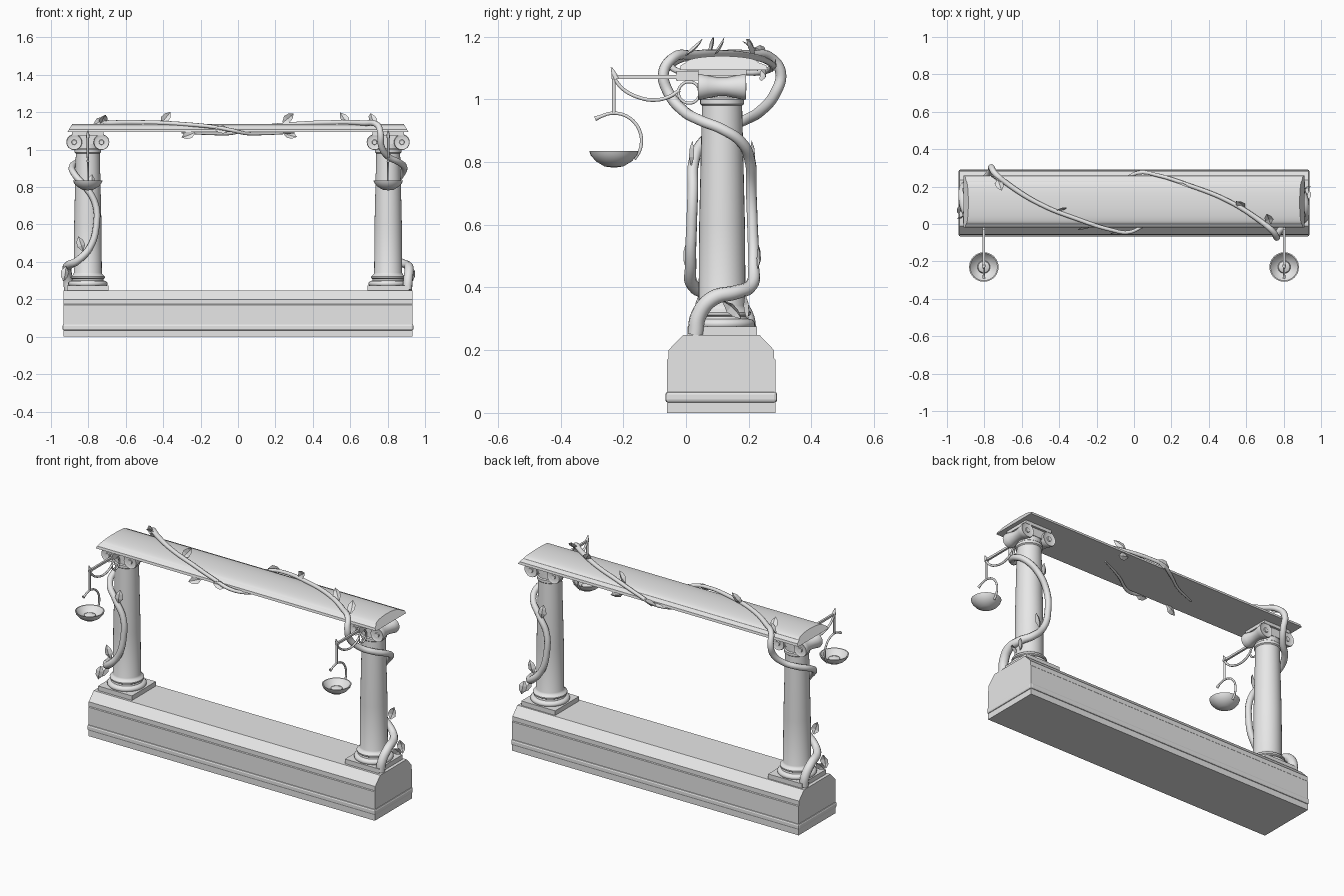
import bpy, bmesh, math
from mathutils import Matrix, Vector

cube = bpy.data.objects.get("Cube")
if cube:
    bpy.data.objects.remove(cube, do_unlink=True)

stone = bpy.data.materials.new("pale_grey_stone")
stone.use_nodes = True
GREY = (0.8, 0.8, 0.8, 1)
stone.diffuse_color = GREY
stone.node_tree.nodes["Principled BSDF"].inputs["Base Color"].default_value = GREY

YC = 0.115          # depth of the colonnade centre line
PX = 0.803          # pillar distance from the middle
HALF_TURN = Matrix.Translation((0, YC, 0)) @ Matrix.Rotation(math.pi, 4, 'Z') @ Matrix.Translation((0, -YC, 0))


def finish(name, mesh, smooth=False):
    obj = bpy.data.objects.new(name, mesh)
    bpy.context.collection.objects.link(obj)
    mesh.materials.clear()
    mesh.materials.append(stone)
    if smooth:
        bpy.ops.object.select_all(action='DESELECT')
        obj.select_set(True)
        bpy.context.view_layer.objects.active = obj
        bpy.ops.object.shade_smooth_by_angle(angle=math.radians(40))
    return obj


def from_bmesh(name, bm, smooth=False):
    bmesh.ops.recalc_face_normals(bm, faces=bm.faces)
    mesh = bpy.data.meshes.new(name)
    bm.to_mesh(mesh)
    bm.free()
    return finish(name, mesh, smooth)


def box(name, centre, size, bevel=0.0):
    bm = bmesh.new()
    bmesh.ops.create_cube(bm, size=1, matrix=Matrix.Translation(centre) @ Matrix.Diagonal((*size, 1)))
    if bevel:
        bmesh.ops.bevel(bm, geom=bm.edges[:], offset=bevel, segments=2, profile=0.5, affect='EDGES')
    return from_bmesh(name, bm)


def prism(name, profile, half_x, smooth=False):
    """Extrude a (y, z) outline along x; half_x gives the half length at a height."""
    bm = bmesh.new()
    rings = [[bm.verts.new((s * half_x(z), y, z)) for y, z in profile] for s in (-1, 1)]
    for ring in rings:
        bm.faces.new(ring)
    n = len(profile)
    for i in range(n):
        j = (i + 1) % n
        bm.faces.new((rings[0][i], rings[0][j], rings[1][j], rings[1][i]))
    return from_bmesh(name, bm, smooth)


def lathe(name, profile, matrix, steps=32):
    """Spin an (r, z) outline about z, then place it."""
    bm = bmesh.new()
    verts = [bm.verts.new((r, 0, z)) for r, z in profile]
    edges = [bm.edges.new(p) for p in zip(verts, verts[1:])]
    bmesh.ops.spin(bm, geom=verts + edges, cent=(0, 0, 0), axis=(0, 0, 1),
                   angle=2 * math.pi, steps=steps, use_duplicate=False)
    bmesh.ops.remove_doubles(bm, verts=bm.verts, dist=1e-5)
    bmesh.ops.transform(bm, matrix=matrix, verts=bm.verts)
    return from_bmesh(name, bm, True)


def tube(name, points, radius, matrix=Matrix(), cyclic=False, res=6):
    """Round tube through (x, y, z[, radius factor]) points."""
    curve = bpy.data.curves.new(name, 'CURVE')
    curve.dimensions = '3D'
    curve.bevel_depth, curve.bevel_resolution = radius, 3
    curve.resolution_u, curve.use_fill_caps = res, True
    spline = curve.splines.new('BEZIER')
    spline.bezier_points.add(len(points) - 1)
    spline.use_cyclic_u = cyclic
    for bp, p in zip(spline.bezier_points, points):
        bp.co = p[:3]
        bp.radius = p[3] if len(p) > 3 else 1
        bp.handle_left_type = bp.handle_right_type = 'AUTO'
    temp = bpy.data.objects.new(name + "_path", curve)
    bpy.context.collection.objects.link(temp)
    bpy.context.view_layer.update()
    mesh = bpy.data.meshes.new_from_object(temp.evaluated_get(bpy.context.evaluated_depsgraph_get()))
    bpy.data.objects.remove(temp, do_unlink=True)
    mesh.transform(matrix)
    return finish(name, mesh, True)


def leaf(name, base, direction, matrix=Matrix(), length=0.08):
    """Pointed leaf folded along its midrib."""
    d = Vector(direction).normalized()
    side = d.cross(Vector((0.3, -1, 0.35))).normalized()
    up = side.cross(d)
    bm = bmesh.new()
    mids = [(0, 0), (0.35, -0.006), (0.7, -0.003), (1, 0.006)]
    widths = [0.004, 0.023, 0.018, 0.0]
    rows = []
    for (t, h), w in zip(mids, widths):
        c = Vector(base) + d * t * length + up * h
        rows.append([bm.verts.new(matrix @ (c + side * k * w + up * abs(k) * w * 0.4)) for k in (-1, 0, 1)])
    for a, b in zip(rows, rows[1:]):
        for k in (0, 1):
            bm.faces.new((a[k], a[k + 1], b[k + 1], b[k]))
    bmesh.ops.remove_doubles(bm, verts=bm.verts, dist=1e-5)
    return from_bmesh(name, bm)


# Long plinth with chamfered top and a bead around the foot
prism("base_block", [(-0.06, 0), (0.285, 0), (0.285, 0.17), (0.281, 0.174), (0.281, 0.2), (0.235, 0.248),
                     (-0.01, 0.248), (-0.056, 0.2), (-0.056, 0.174), (-0.06, 0.17)], lambda z: 0.932)
box("base_bead", (0, 0.1125, 0.05), (1.876, 0.357, 0.036), 0.01)

# Arched roof slab with sloping ends
arc = [(YC + 0.115 * math.cos(math.pi * i / 16), 1.118 + 0.02 * math.sin(math.pi * i / 16)) for i in range(17)]
prism("roof_slab", [(-0.02, 1.094), (0.26, 1.094), (0.257, 1.108)] + arc + [(-0.017, 1.108)],
      lambda z: 0.912 - (z - 1.094) * 0.6, True)

SHAFT = [(0, 0.27), (0.098, 0.27), (0.105, 0.279), (0.105, 0.288), (0.098, 0.297), (0.085, 0.30), (0.083, 0.308),
         (0.091, 0.313), (0.092, 0.321), (0.086, 0.328), (0.079, 0.332), (0.075, 0.342), (0.073, 0.6),
         (0.064, 0.98), (0.07, 0.985), (0.07, 1.0), (0.064, 1.005), (0.064, 1.06), (0, 1.06)]
VOLUTE = [(0, -0.075), (0.012, -0.078), (0.014, -0.073), (0.032, -0.073), (0.04, -0.077), (0.042, -0.068),
          (0.036, -0.045), (0.03, -0.015)]
VOLUTE += [(r, -z) for r, z in reversed(VOLUTE)]
BOWL = [(0, 0.782), (0.03, 0.786), (0.058, 0.803), (0.074, 0.822), (0.079, 0.836), (0.073, 0.836),
        (0.055, 0.812), (0.034, 0.8), (0.03, 0.812), (0.015, 0.818), (0, 0.819)]

for side, label in ((-1, "right"), (1, "left")):
    x = side * PX
    # Pillar
    box(f"{label}_pillar_plinth", (x, YC, 0.261), (0.22, 0.222, 0.028))
    lathe(f"{label}_pillar_shaft", SHAFT, Matrix.Translation((x, YC, 0)))
    box(f"{label}_capital_block", (x, YC, 1.055), (0.15, 0.13, 0.05))
    box(f"{label}_capital_slab", (x, YC, 1.086), (0.17, 0.155, 0.02))
    for k in (-1, 1):
        lathe(f"{label}_capital_scroll_{'inner' if k * side < 0 else 'outer'}", VOLUTE,
              Matrix.Translation((x + k * 0.073, YC, 1.04)) @ Matrix.Rotation(math.pi / 2, 4, 'X'), 24)
    # Lamp bracket
    box(f"{label}_bracket_arm", (x, -0.095, 1.071), (0.012, 0.285, 0.012))
    box(f"{label}_bracket_mount", (x, 0.005, 1.075), (0.014, 0.07, 0.03))
    tube(f"{label}_bracket_tip", [(x, -0.222, 1.065, 1.3), (x, -0.23, 1.082, 1), (x, -0.238, 1.102, 0.3)], 0.008)
    tube(f"{label}_bracket_brace", [(x, -0.232, 1.07), (x, -0.2, 1.032), (x, -0.15, 1.006), (x, -0.1, 0.998),
                                    (x, -0.055, 1.008), (x, -0.02, 1.03)], 0.006)
    tube(f"{label}_bracket_ring", [(x, 0.01 + 0.034 * math.cos(a * math.pi / 4), 1.022 + 0.034 * math.sin(a * math.pi / 4))
                                   for a in range(8)], 0.005, cyclic=True)
    # Hanging lamp
    tube(f"{label}_lamp_rod", [(x, -0.23, 1.07), (x, -0.23, 0.955)], 0.006)
    hook = [math.radians(a) for a in range(-42, 132, 20)]
    tube(f"{label}_lamp_hook", [(x, -0.23 + 0.088 * math.cos(a), 0.868 + 0.088 * math.sin(a)) for a in hook]
         + [(x, -0.29, 0.938, 1.5)], 0.0055)
    lathe(f"{label}_lamp_bowl", BOWL, Matrix.Translation((x, -0.23, 0)))

# Vine: from the pillar foot, around the shaft, over the roof and tapering beneath it
VINE = [(0.905, 0.03, 0.25, 1.25), (0.91, 0.04, 0.31, 1.25), (0.915, 0.085, 0.365, 1.2), (0.9, 0.16, 0.385, 1.1),
        (0.86, 0.207, 0.405, 1), (0.79, 0.215, 0.48, 0.9), (0.757, 0.212, 0.6, 0.85), (0.763, 0.208, 0.71, 0.85),
        (0.815, 0.205, 0.8, 0.85), (0.872, 0.175, 0.865, 0.85), (0.888, 0.115, 0.905, 0.85), (0.86, 0.045, 0.933, 0.85),
        (0.8, -0.01, 0.965, 0.85), (0.766, -0.055, 1.02, 0.85), (0.762, -0.072, 1.085, 0.85), (0.745, -0.042, 1.132, 0.8),
        (0.67, 0.02, 1.142, 0.7), (0.5, 0.125, 1.145, 0.6), (0.3, 0.205, 1.137, 0.55), (0.12, 0.262, 1.12, 0.5),
        (0.03, 0.275, 1.103, 0.5), (-0.04, 0.245, 1.087, 0.45), (-0.15, 0.17, 1.085, 0.35), (-0.3, 0.1, 1.09, 0.2)]
PILLAR_LEAVES = [((0.79, 0.215, 0.79), (-0.15, 0, 1)), ((0.83, 0.23, 0.46), (0.3, 0.1, 1)),
                 ((0.92, 0.19, 0.375), (0.15, 0.15, -1)), ((0.925, 0.12, 0.355), (0.1, 0.8, -0.7))]
for label, turn in (("left", Matrix()), ("right", HALF_TURN)):
    tube(f"{label}_vine", VINE, 0.0205, turn)
    for i, (base, direction) in enumerate(PILLAR_LEAVES):
        leaf(f"{label}_pillar_leaf_{i + 1}", base, direction, turn)

# Leaves along the roof
ROOF_LEAVES = [((0.59, 0.09, 1.14), (-0.6, 0.5, 0.75)), ((0.24, 0.22, 1.145), (0.8, -0.3, 0.65)),
               ((0.0, 0.28, 1.1), (1, 0.1, 0.2)), ((0.24, 0.24, 1.092), (0.85, 0.2, -0.3)),
               ((-0.41, 0.07, 1.14), (0.6, 0.3, 0.75)), ((-0.77, 0.26, 1.135), (0.75, -0.4, 0.35)),
               ((-0.05, -0.045, 1.105), (-1, 0, 0.05)), ((-0.23, -0.01, 1.092), (-0.9, -0.2, -0.35)),
               ((-0.73, 0.24, 1.14), (0.3, -0.8, 0.7)), ((0.73, 0, 1.14), (-0.3, 0.8, 0.7))]
for i, (base, direction) in enumerate(ROOF_LEAVES):
    leaf(f"roof_leaf_{i + 1}", base, direction)
